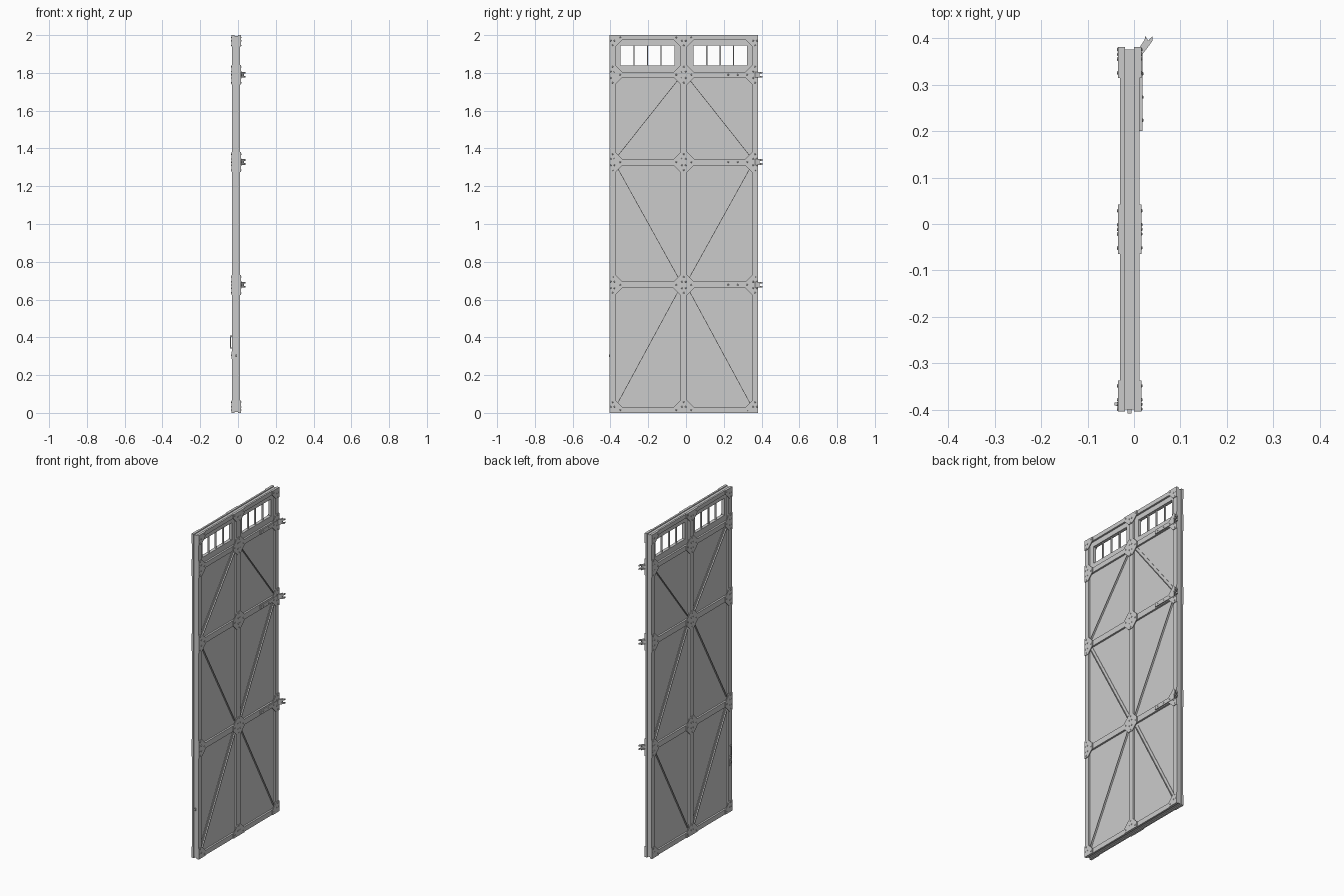
import bpy, bmesh, math
from mathutils import Vector, Matrix

if "Cube" in bpy.data.objects:
    bpy.data.objects.remove(bpy.data.objects["Cube"])

XC, YC = -0.0095, -0.0115           # door centre line
HALF, INNER, STRIP = 0.3925, 0.362, 0.0175
Z_FRAME = [0, .03, .66, .695, 1.31, 1.345, 1.775, 1.805, 1.975, 2]
Y_FRAME = [-HALF, -INNER, -STRIP, STRIP, INNER, HALF]


def finish(bm, name):
    bmesh.ops.remove_doubles(bm, verts=bm.verts, dist=1e-6)
    bmesh.ops.recalc_face_normals(bm, faces=bm.faces)
    me = bpy.data.meshes.new(name)
    bm.to_mesh(me)
    bm.free()
    ob = bpy.data.objects.new(name, me)
    bpy.context.collection.objects.link(ob)
    return ob


def thicken(bm, faces, x0, x1):
    r = bmesh.ops.extrude_face_region(bm, geom=faces, use_keep_orig=True)
    vs = [g for g in r['geom'] if isinstance(g, bmesh.types.BMVert)]
    bmesh.ops.translate(bm, verts=vs, vec=(x1 - x0, 0, 0))


def grid_plate(name, ys, zs, is_hole, x0, x1):
    """Rectangular plate made of grid cells with some left open."""
    bm = bmesh.new()
    v = [[bm.verts.new((XC + x0, YC + y, z)) for z in zs] for y in ys]
    fs = [bm.faces.new((v[i][j], v[i + 1][j], v[i + 1][j + 1], v[i][j + 1]))
          for i in range(len(ys) - 1) for j in range(len(zs) - 1) if not is_hole(i, j)]
    thicken(bm, fs, x0, x1)
    return finish(bm, name)


def prism(bm, pts, x0, x1):
    """Polygon in local (y, z) extruded along x."""
    clean = [p for i, p in enumerate(pts) if p != pts[i - 1]]
    f = bm.faces.new([bm.verts.new((XC + x0, YC + y, z)) for y, z in clean])
    thicken(bm, [f], x0, x1)


def box(bm, x0, x1, y0, y1, z0, z1):
    prism(bm, [(y0, z0), (y1, z0), (y1, z1), (y0, z1)], x0, x1)


def rivet(bm, x, y, z, s, r=.0042, h=.002):
    m = Matrix.Translation((XC + x + s * h / 2, YC + y, z)) @ Matrix.Rotation(s * math.pi / 2, 4, 'Y')
    bmesh.ops.create_cone(bm, cap_ends=True, segments=8, radius1=r, radius2=r * .6, depth=h, matrix=m)


# Core panel with two window openings
grid_plate("core_panel", [-.388, -.335, -.05, .05, .335, .388], [.005, 1.84, 1.945, 1.995],
           lambda i, j: i % 2 == 1 and j == 1, -.01, .01)

# Window bars
bm = bmesh.new()
for side in (-1, 1):
    for k in (1, 2, 3):
        y = side * (.05 + .285 * k / 4)
        box(bm, -.005, .005, y - .003, y + .003, 1.838, 1.947)
finish(bm, "window_bars")

node_y = [(a + b) / 2 for a, b in zip(Y_FRAME[::2], Y_FRAME[1::2])]
node_z = list(zip(Z_FRAME[::2], Z_FRAME[1::2]))
C = .036                            # gusset chamfer
panels = [(.03, .66), (.695, 1.31), (1.345, 1.775)]

for s, tag in ((1, "right"), (-1, "left")):
    # Raised frame strips
    grid_plate("frame_" + tag, Y_FRAME, Z_FRAME, lambda i, j: i % 2 and j % 2, s * .01, s * .021)

    # Gusset plates and their rivets at every frame crossing
    plates, rivets = bmesh.new(), bmesh.new()
    for iy, cy in enumerate(node_y):
        hy = STRIP if iy == 1 else (HALF - INNER) / 2
        for z0, z1 in node_z:
            cz, hz = (z0 + z1) / 2, (z1 - z0) / 2
            octo = [(hy + C, -hz), (hy + C, hz), (hy, hz + C), (-hy, hz + C),
                    (-hy - C, hz), (-hy - C, -hz), (-hy, -hz - C), (hy, -hz - C)]
            octo = [(round(min(max(cy + a, -HALF), HALF), 5),
                     round(min(max(cz + b, 0), 2), 5)) for a, b in octo]
            prism(plates, octo, s * .021, s * .0253)
            for a, b in ((0, .042), (0, -.042), (.04, 0), (-.04, 0),
                         (.01, .017), (-.01, .017), (.01, -.017), (-.01, -.017)):
                y, z = cy + a, cz + b
                if abs(y) < HALF - .004 and .004 < z < 1.996:
                    rivet(rivets, s * .0253, y, z, s)
    finish(plates, "gusset_plates_" + tag)
    finish(rivets, "rivets_" + tag)

    # Diagonal angle-iron braces, slanting opposite ways on the two faces
    bm = bmesh.new()
    for row, (zb, zt) in enumerate(panels):
        rising = (row != 1) == (s == 1)
        za, zc = (zb, zt) if rising else (zt, zb)
        for m in (-1, 1):
            a, b = Vector((m * (INNER - .012), za)), Vector((m * (STRIP + .012), zc))
            shift = (zc - za) * .03
            a.y += shift
            b.y -= shift
            d = (b - a).normalized()
            n = Vector((-d.y, d.x))
            if n.y < 0:
                n = -n
            for w, h in ((.018, .0125), (.003, .0205)):
                prism(bm, [tuple(a), tuple(b), tuple(b + n * w), tuple(a + n * w)], s * .0095, s * h)
    finish(bm, "diagonal_braces_" + tag)

# Strap hinges with forked ends
fork = [(.018, .360), (.030, .375), (.040, .389), (.040, .399), (.031, .389),
        (.024, .399), (.023, .391), (.013, .376), (.013, .360)]
for k, z in enumerate((.678, 1.328, 1.79)):
    bm = bmesh.new()
    box(bm, .019, .0275, .2115, .375, z - .0125, z + .0125)
    for y in (.235, .285, .335):
        rivet(bm, .0275, y, z, 1)
    for lo, hi in ((-.015, -.006), (.006, .015), (-.006, .006)):
        pts = fork if hi != .006 else fork[:2] + [(.031, .384)] + fork[-2:]
        f = bm.faces.new([bm.verts.new((x, y + .006, z + lo)) for x, y in pts])
        r = bmesh.ops.extrude_face_region(bm, geom=[f], use_keep_orig=True)
        bmesh.ops.translate(bm, vec=(0, 0, hi - lo),
                            verts=[g for g in r['geom'] if isinstance(g, bmesh.types.BMVert)])
    finish(bm, "hinge_%d" % (k + 1))

# Pull handle and latch on the left face
bm = bmesh.new()
box(bm, -.032, -.028, -.380, -.373, .34, .41)
for z in (.34, .403):
    box(bm, -.028, -.021, -.380, -.373, z, z + .007)
finish(bm, "pull_handle")
bm = bmesh.new()
box(bm, -.024, -.021, -.386, -.368, .285, .325)
rivet(bm, -.024, -.377, .305, -1, .006, .004)
box(bm, -.004, .004, -.3965, -.387, .295, .31)
finish(bm, "latch")
